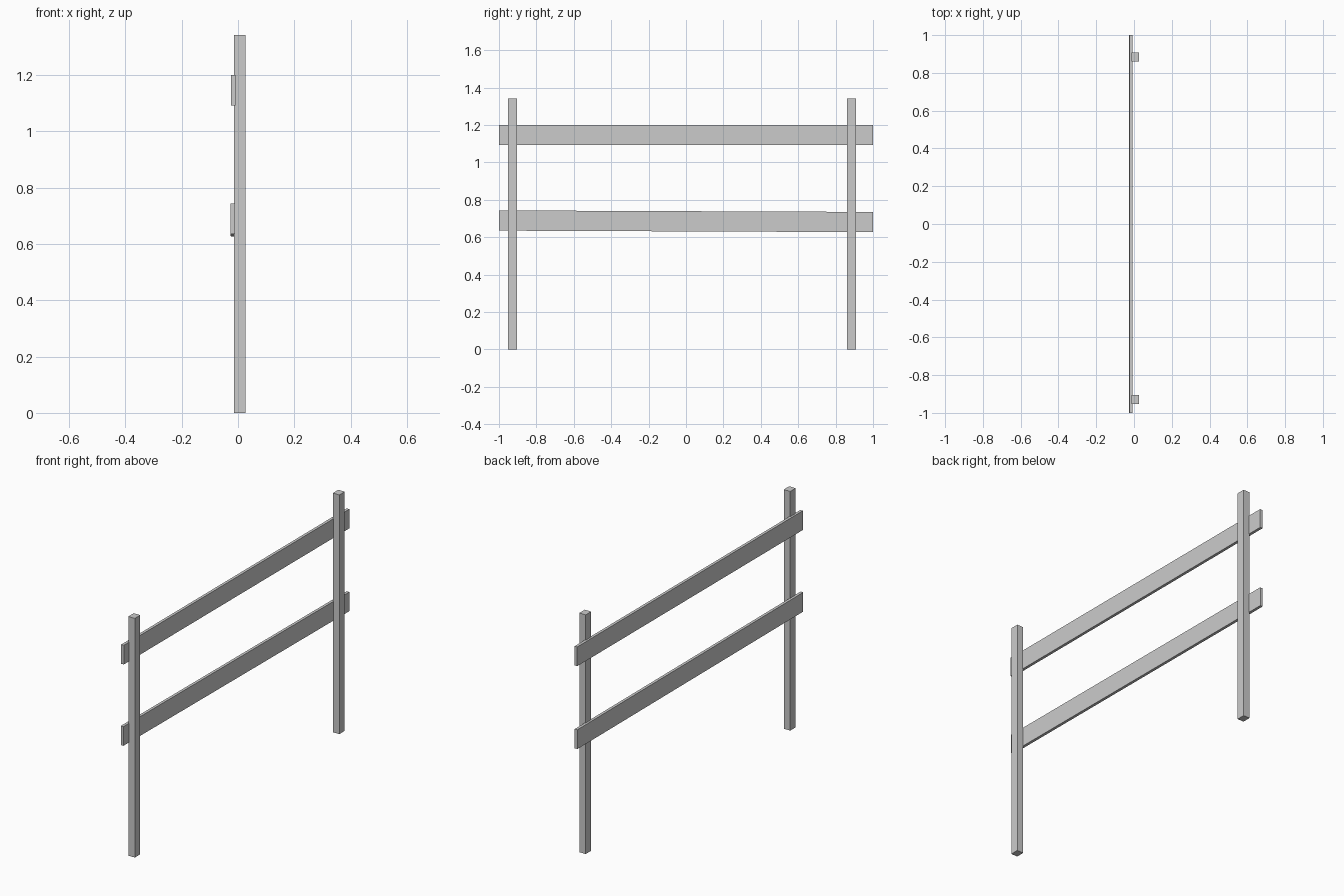
import bpy
import bmesh
from mathutils import Matrix, Vector

if "Cube" in bpy.data.objects:
    bpy.data.objects.remove(bpy.data.objects["Cube"], do_unlink=True)

grey = bpy.data.materials.new("plain grey")
grey.use_nodes = True
colour = (0.6, 0.6, 0.6, 1)
grey.diffuse_color = colour
grey.node_tree.nodes["Principled BSDF"].inputs["Base Color"].default_value = colour


def beam(name, centre, size, slope=0.0, skew=0.0):
    """Box whose z and x drift along y, for slightly crooked boards."""
    mesh = bpy.data.meshes.new(name)
    bm = bmesh.new()
    bmesh.ops.create_cube(bm, size=1, matrix=Matrix.Diagonal((*size, 1)))
    for v in bm.verts:
        v.co += Vector((skew, 0, slope)) * v.co.y
    bm.to_mesh(mesh)
    bm.free()
    mesh.materials.append(grey)
    obj = bpy.data.objects.new(name, mesh)
    obj.location = centre
    bpy.context.collection.objects.link(obj)


# Upright posts
for name, y in (("front_post", -0.928), ("back_post", 0.885)):
    beam(name, (0.006, y, 0.671), (0.04, 0.048, 1.342))

# Horizontal rails, the lower one sagging slightly towards the back
beam("upper_rail", (-0.017, 0, 1.146), (0.016, 2, 0.108))
beam("lower_rail", (-0.0185, 0, 0.685), (0.016, 2, 0.108), slope=-0.004, skew=0.001)
